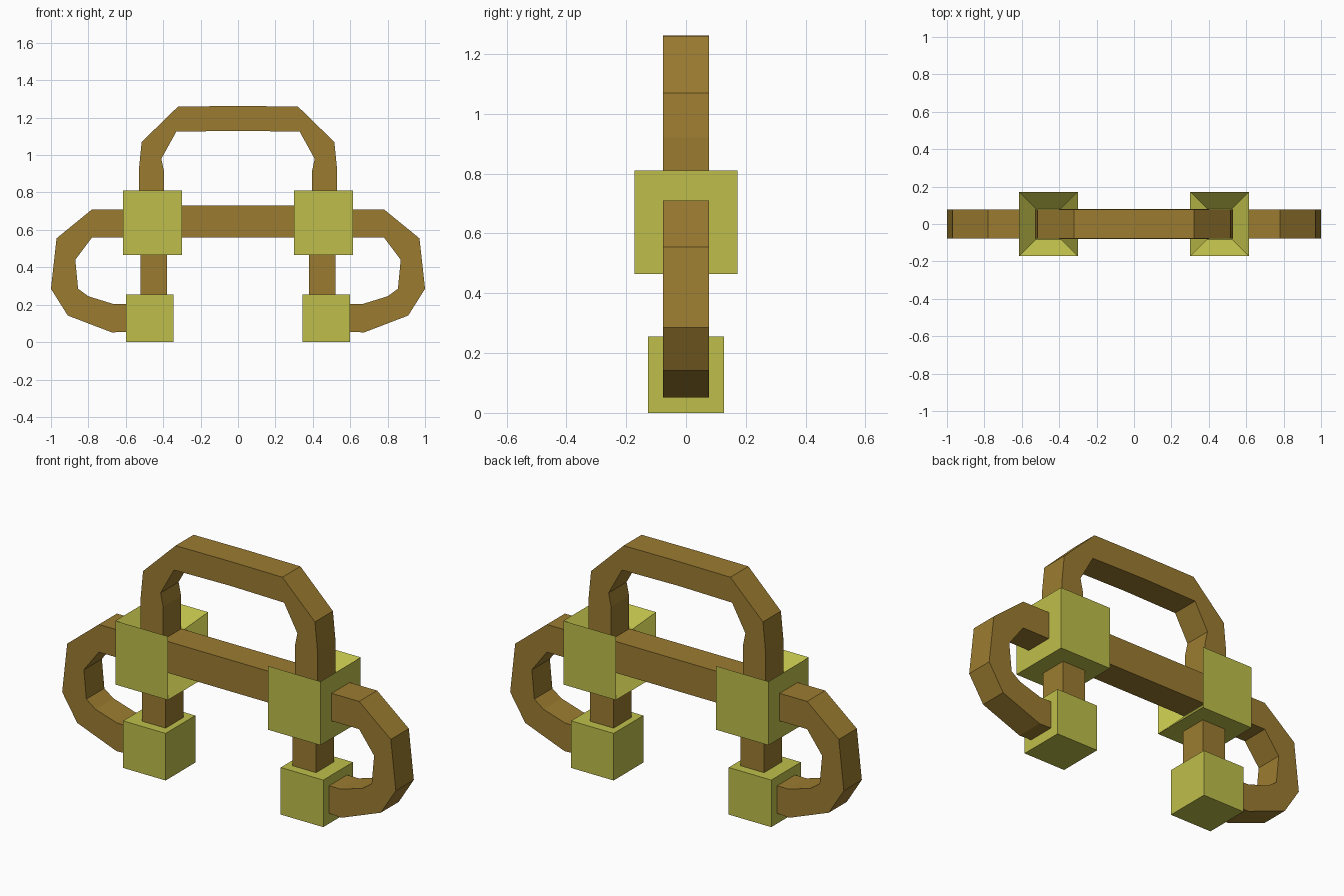
import bpy, bmesh
from mathutils import Vector

if "Cube" in bpy.data.objects:
    bpy.data.objects.remove(bpy.data.objects["Cube"])


def material(name, rgb):
    m = bpy.data.materials.new(name)
    m.diffuse_color = (*rgb, 1)
    m.use_nodes = True
    m.node_tree.nodes["Principled BSDF"].inputs["Base Color"].default_value = m.diffuse_color
    return m


BRONZE = material("bronze", (0.33, 0.20, 0.03))
OLIVE = material("olive", (0.52, 0.52, 0.07))


def finish(bm, name, mat, mirror=True):
    bmesh.ops.recalc_face_normals(bm, faces=bm.faces)
    me = bpy.data.meshes.new(name)
    bm.to_mesh(me)
    bm.free()
    me.materials.append(mat)
    ob = bpy.data.objects.new(name, me)
    bpy.context.collection.objects.link(ob)
    if mirror:
        ob.modifiers.new("mirror", "MIRROR").use_axis[0] = True
    return ob


def box_bm(x0, x1, hy, z0, z1):
    bm = bmesh.new()
    bmesh.ops.create_cube(bm, size=1)
    for v in bm.verts:
        v.co = Vector(((x0 + x1) / 2 + v.co.x * (x1 - x0), v.co.y * 2 * hy,
                       (z0 + z1) / 2 + v.co.z * (z1 - z0)))
    bm.normal_update()
    return bm


def bent_bar(name, outer, inner, hy=0.077, closed_ends=True):
    # Square bar following paired outer/inner outlines in the xz plane
    bm = bmesh.new()
    rings = [[bm.verts.new((p[0], y, p[1])) for p, y in
              ((o, -hy), (o, hy), (i, hy), (i, -hy))] for o, i in zip(outer, inner)]
    for a, b in zip(rings, rings[1:]):
        for k in range(4):
            n = (k + 1) % 4
            bm.faces.new((a[k], a[n], b[n], b[k]))
    if closed_ends:
        bm.faces.new(rings[0])
        bm.faces.new(rings[-1])
    return finish(bm, name, BRONZE)


# Large joint blocks, with the top and inner sides sunk towards the bars
bm = box_bm(0.30, 0.615, 0.172, 0.465, 0.81)
sunk = [f for f in bm.faces if f.normal.z > 0.9 or f.normal.x < -0.9]
bmesh.ops.inset_region(bm, faces=sunk, thickness=0.09, depth=-0.09,
                       use_even_offset=True, use_boundary=True)
finish(bm, "joint_block", OLIVE)

# Foot blocks and the posts above them
finish(box_bm(0.345, 0.60, 0.127, 0, 0.255), "foot_block", OLIVE)
finish(box_bm(0.38, 0.522, 0.077, 0.25, 0.47), "post", BRONZE)

# Straight crossbar between the joints
finish(box_bm(-0.40, 0.40, 0.08, 0.56, 0.73), "crossbar", BRONZE, mirror=False)

# Tall arch over the crossbar (half, mirrored)
bent_bar("top_arch",
         [(0.53, 0.70), (0.53, 0.92), (0.515, 1.07), (0.32, 1.26), (0, 1.262)],
         [(0.395, 0.70), (0.395, 0.91), (0.41, 0.98), (0.33, 1.125), (0, 1.13)],
         closed_ends=False)

# Side loops from joint block to foot block
bent_bar("side_loop",
         [(0.60, 0.71), (0.78, 0.71), (0.97, 0.555), (1.0, 0.285),
          (0.91, 0.142), (0.675, 0.052), (0.59, 0.055)],
         [(0.60, 0.56), (0.78, 0.56), (0.87, 0.44), (0.855, 0.285),
          (0.80, 0.245), (0.67, 0.205), (0.59, 0.205)])
